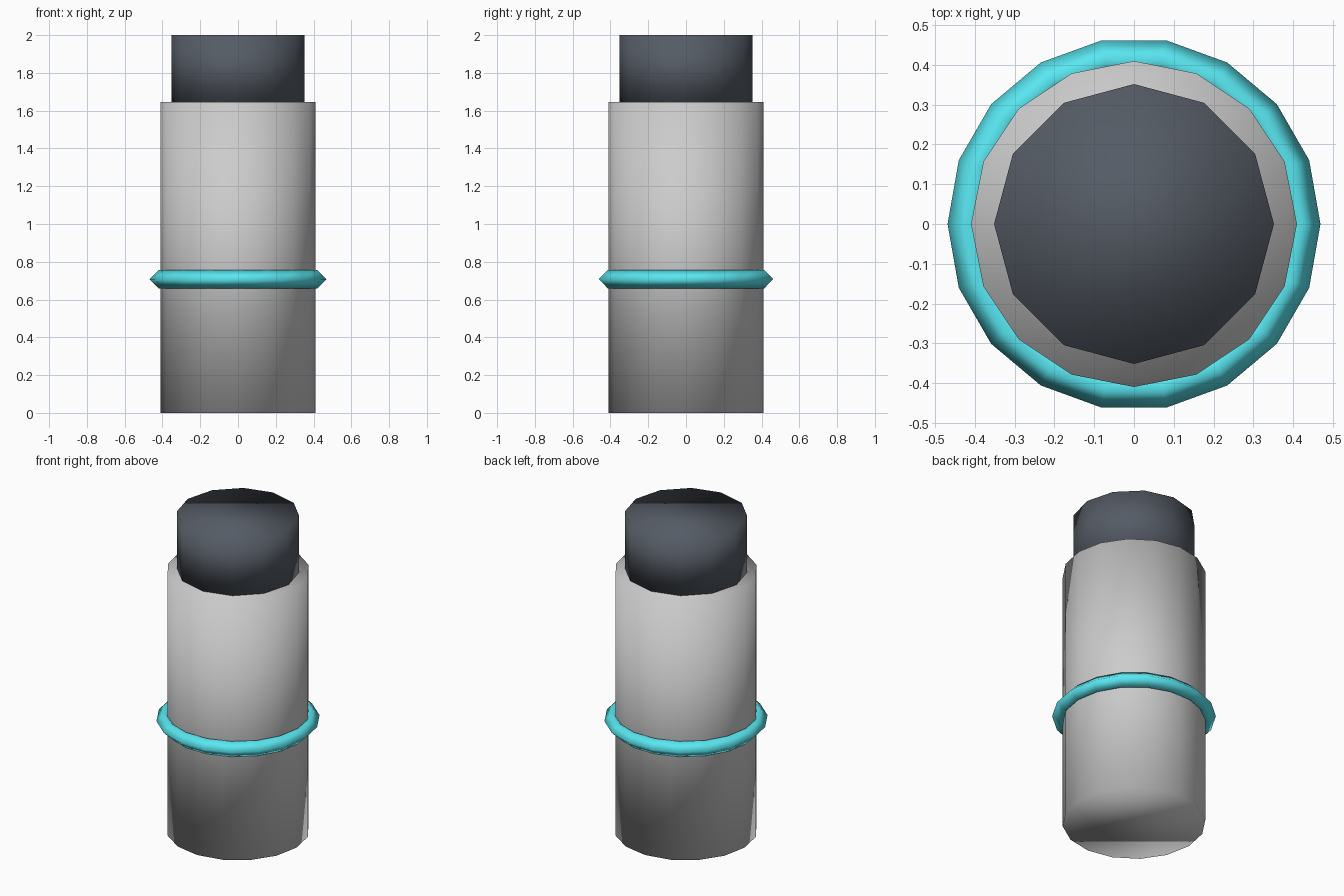
import bpy

if "Cube" in bpy.data.objects:
    bpy.data.objects.remove(bpy.data.objects["Cube"])


def finish(name, color=None):
    ob = bpy.context.object
    ob.name = name
    bpy.ops.object.shade_smooth()
    if color:
        mat = bpy.data.materials.new(name + "_colour")
        mat.diffuse_color = (*color, 1)
        mat.use_nodes = True
        mat.node_tree.nodes["Principled BSDF"].inputs["Base Color"].default_value = mat.diffuse_color
        ob.data.materials.append(mat)
    return ob


def cylinder(name, sides, radius, z0, z1, color=None):
    bpy.ops.mesh.primitive_cylinder_add(vertices=sides, radius=radius, depth=z1 - z0,
                                        location=(0, 0, (z0 + z1) / 2))
    return finish(name, color)


# Main barrel
cylinder("body", 16, 0.41, 0, 1.645)

# Dark cap on top
cylinder("cap", 12, 0.352, 1.645, 2.0, (0.09, 0.105, 0.13))

# Glowing band around the barrel
bpy.ops.mesh.primitive_torus_add(major_segments=18, minor_segments=4, major_radius=0.42,
                                 minor_radius=0.049, location=(0, 0, 0.708))
finish("band", (0.1, 0.8, 0.88))
